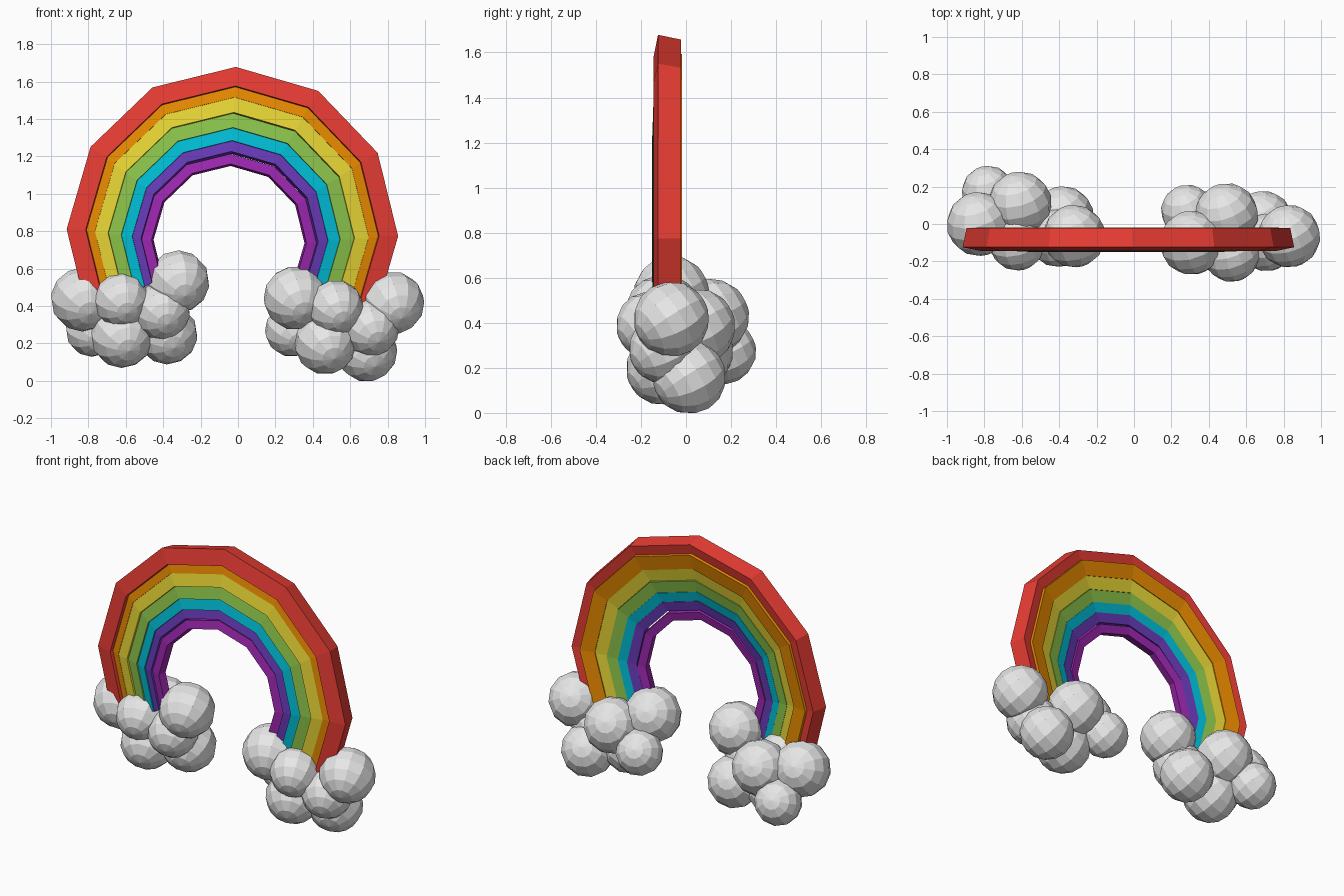
import bpy
import bmesh
from math import radians, cos, sin
from mathutils import Matrix, Vector

if "Cube" in bpy.data.objects:
    bpy.data.objects.remove(bpy.data.objects["Cube"], do_unlink=True)


def material(name, hex_code):
    parts = [int(hex_code[k:k + 2], 16) / 255 for k in (0, 2, 4)]
    linear = [c / 12.92 if c < 0.04 else ((c + 0.055) / 1.055) ** 2.4 for c in parts]
    mat = bpy.data.materials.new(name)
    mat.use_nodes = True
    mat.diffuse_color = (*linear, 1)
    bsdf = mat.node_tree.nodes["Principled BSDF"]
    bsdf.inputs["Base Color"].default_value = (*linear, 1)
    bsdf.inputs["Roughness"].default_value = 0.8
    return mat


def add_object(name, bm, mat):
    bmesh.ops.recalc_face_normals(bm, faces=bm.faces)
    mesh = bpy.data.meshes.new(name)
    bm.to_mesh(mesh)
    bm.free()
    mesh.materials.append(mat)
    obj = bpy.data.objects.new(name, mesh)
    bpy.context.collection.objects.link(obj)
    return obj


# Rainbow band: a tilted square section swept along part of a twelve-sided ring;
# the section shrinks with the ring, and its foremost edge lies at y = front
def band(name, mat, cx, cz, radius, front, tilt=radians(11.5)):
    half = 0.063 * radius
    cy = front + half * (cos(tilt) + sin(tilt))
    bm = bmesh.new()
    rings = []
    for step in range(-1, 8):
        a = radians(30 * step - 1.2)
        ring = []
        for u, v in ((1, -1), (1, 1), (-1, 1), (-1, -1)):
            r = radius + half * (u * cos(tilt) - v * sin(tilt))
            y = cy + half * (u * sin(tilt) + v * cos(tilt))
            ring.append(bm.verts.new((cx + r * cos(a), y, cz + r * sin(a))))
        rings.append(ring)
    for r0, r1 in zip(rings, rings[1:]):
        for k in range(4):
            n = (k + 1) % 4
            bm.faces.new((r0[k], r0[n], r1[n], r1[k]))
    bm.faces.new(rings[0])
    bm.faces.new(rings[-1])
    return add_object(name, bm, mat)


# Name, colour, section radius and front of each band, outermost first
bands = [
    ("red", "F13F36", 0.825, -0.145),
    ("orange", "FF9800", 0.770, -0.132),
    ("yellow", "FFEB3B", 0.693, -0.144),
    ("green", "8BC34A", 0.616, -0.146),
    ("cyan", "00BCD4", 0.551, -0.149),
    ("violet", "673AB7", 0.498, -0.151),
    ("purple", "9C27B0", 0.436, -0.150),
]
for i, (colour, code, radius, front) in enumerate(bands):
    band(colour + "_band", material(colour, code),
         -0.03 - 0.003 * i, 0.792 - 0.0078 * i, radius, front)

# Cloud puffs: centre and radius
puffs = [
    (-0.83, 0.00, 0.435, 0.172),
    (-0.625, -0.10, 0.43, 0.150),
    (-0.41, -0.075, 0.372, 0.155),
    (-0.32, -0.065, 0.53, 0.168),
    (-0.62, -0.03, 0.235, 0.167),
    (-0.378, 0.04, 0.25, 0.163),
    (-0.78, 0.17, 0.27, 0.142),
    (-0.61, 0.11, 0.425, 0.171),
]
cloud_white = material("cloud_white", "F0F0F0")


def cloud(name, transform):
    bm = bmesh.new()
    lean = Matrix.Rotation(radians(15), 4, "Z") @ Matrix.Rotation(radians(-63), 4, "X")
    for x, y, z, r in puffs:
        bmesh.ops.create_uvsphere(bm, u_segments=12, v_segments=8, radius=r,
                                  matrix=transform @ Matrix.Translation((x, y, z)) @ lean)
    return add_object(name, bm, cloud_white)


# The second cloud is the first one turned and moved to the other foot
pivot = Vector((-0.32, -0.065, 0.53))
turn = Matrix.Rotation(radians(11), 4, "Z") @ Matrix.Rotation(radians(13.5), 4, "Y")
cloud("right_cloud", Matrix.Identity(4))
cloud("left_cloud", Matrix.Translation((0.829, -0.065, 0.416)) @ turn @ Matrix.Translation(-pivot))
